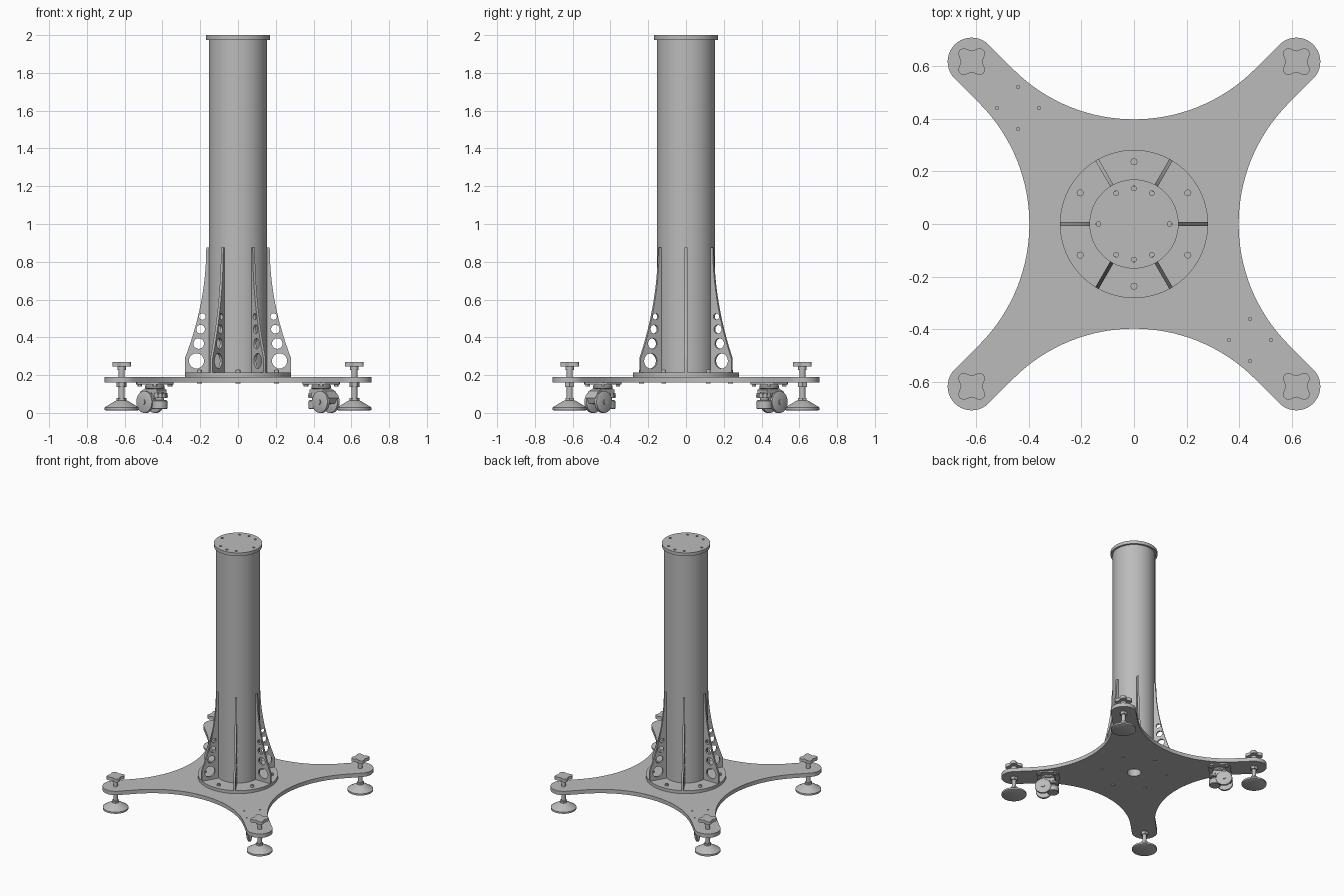
import bpy, bmesh
from math import sin, cos, pi, sqrt, radians
from mathutils import Matrix, Vector

if "Cube" in bpy.data.objects:
    bpy.data.objects.remove(bpy.data.objects["Cube"], do_unlink=True)

GREY = (0.5, 0.5, 0.5, 1.0)
metal = bpy.data.materials.new("grey metal")
metal.use_nodes = True
metal.diffuse_color = GREY
metal.node_tree.nodes["Principled BSDF"].inputs["Base Color"].default_value = GREY


def finish(name, mesh, matrix):
    """Place a mesh as a named, shaded object."""
    mesh.transform(matrix)
    bm = bmesh.new()
    bm.from_mesh(mesh)
    bmesh.ops.remove_doubles(bm, verts=bm.verts, dist=1e-5)
    bmesh.ops.recalc_face_normals(bm, faces=bm.faces)
    bm.to_mesh(mesh)
    bm.free()
    mesh.name = name
    mesh.materials.clear()
    mesh.materials.append(metal)
    mesh.shade_smooth()
    mesh.set_sharp_from_angle(angle=radians(30))
    obj = bpy.data.objects.new(name, mesh)
    bpy.context.collection.objects.link(obj)
    return obj


def circle(x, y, r, n=24):
    return [(x + r * cos(2 * pi * i / n), y + r * sin(2 * pi * i / n)) for i in range(n)]


def plate(name, loops, low, high, matrix=Matrix()):
    """Extrude an outline, with further loops as holes, from low to high."""
    curve = bpy.data.curves.new(name, 'CURVE')
    curve.dimensions = '2D'
    curve.fill_mode = 'BOTH'
    curve.extrude = (high - low) / 2
    for loop in loops:
        spline = curve.splines.new('POLY')
        spline.points.add(len(loop) - 1)
        for point, (x, y) in zip(spline.points, loop):
            point.co = (x, y, 0, 1)
        spline.use_cyclic_u = True
    temp = bpy.data.objects.new(name + "_outline", curve)
    bpy.context.collection.objects.link(temp)
    graph = bpy.context.evaluated_depsgraph_get()
    mesh = bpy.data.meshes.new_from_object(temp.evaluated_get(graph))
    bpy.data.objects.remove(temp, do_unlink=True)
    return finish(name, mesh, matrix @ Matrix.Translation((0, 0, (low + high) / 2)))


def lathe(name, profile, matrix=Matrix(), n=32, closed=False):
    """Turn an (r, z) profile about z; open ends are capped."""
    bm = bmesh.new()
    rings = [[bm.verts.new((x, y, z)) for x, y in circle(0, 0, r, n)] for r, z in profile]
    pairs = list(zip(rings, rings[1:]))
    if closed:
        pairs.append((rings[-1], rings[0]))
    else:
        bm.faces.new(rings[0])
        bm.faces.new(rings[-1])
    for a, b in pairs:
        for i in range(n):
            j = (i + 1) % n
            bm.faces.new((a[i], a[j], b[j], b[i]))
    mesh = bpy.data.meshes.new(name)
    bm.to_mesh(mesh)
    bm.free()
    return finish(name, mesh, matrix)


def cylinder(name, r, low, high, matrix=Matrix(), n=32):
    return lathe(name, [(r, low), (r, high)], matrix, n)


def at(x, y, z=0):
    return Matrix.Translation((x, y, z))


def polar(r, degrees):
    return r * cos(radians(degrees)), r * sin(radians(degrees))


# Cross-shaped base: rounded tips joined by tangent concave arcs
TIP, TIP_R, WAIST, CASTER = 0.616, 0.091, 0.397, 0.44
offset = TIP_R * sqrt(2)
arc_r = (WAIST - offset) / (sqrt(2) - 1)
outline = []
for q in range(4):
    turn = Matrix.Rotation(q * pi / 2, 2)
    side = [(TIP + TIP_R * cos(a), TIP + TIP_R * sin(a))
            for a in (radians(-45 + 180 * i / 20) for i in range(21))]
    side += [(arc_r * sin(a), WAIST + arc_r * (1 - cos(a)))
             for a in (radians(45 - 90 * i / 40) for i in range(41))]
    outline += [tuple(turn @ Vector(p)) for p in side]
holes = [circle(0, 0, 0.05)]
for s in (-1, 1):
    for k in range(4):
        dx, dy = polar(0.08, 90 * k)
        holes.append(circle(s * CASTER + dx, -s * CASTER + dy, 0.006, 12))
plate("base_plate", [outline] + holes, 0.16, 0.19)

# Flange, hollow column and drilled cap
plate("column_flange", [circle(0, 0, 0.281, 96), circle(0, 0, 0.05)], 0.19, 0.213)
lathe("column", [(0.154, 0.213), (0.154, 1.975), (0.142, 1.975), (0.142, 0.213)], n=96, closed=True)
cap_holes = [circle(*polar(0.135, a), 0.009, 16) for a in (0, 60, 90, 120, 180, 240, 270, 300)]
plate("column_cap", [circle(0, 0, 0.169, 96)] + cap_holes, 1.975, 2.0)

# Six lightened gusset ribs with flange bolts between them
rib = [(0.15, 0.213), (0.281, 0.213), (0.281, 0.29)]
for i in range(1, 25):
    t = i / 24
    rib.append((0.168 + 0.113 * (1 - t) ** 2, 0.29 + 0.585 * t))
rib.append((0.15, 0.875))
rib_holes = [circle(0.22, 0.275, 0.04), circle(0.208, 0.367, 0.028),
             circle(0.198, 0.443, 0.023), circle(0.189, 0.51, 0.017)]
upright = Matrix.Rotation(pi / 2, 4, 'X')
for k in range(6):
    plate("gusset_rib", [rib] + rib_holes, -0.007, 0.007,
          Matrix.Rotation(k * pi / 3, 4, 'Z') @ upright)
    spot = at(*polar(0.236, 30 + 60 * k))
    cylinder("flange_bolt", 0.013, 0.155, 0.226, spot, 16)
    cylinder("flange_bolt_socket", 0.007, 0.22, 0.23, spot, 6)

# Four levelling feet with lobed knobs
knob = []
for i in range(64):
    a = 2 * pi * i / 64
    r = 0.052 - 0.011 * cos(4 * a)
    knob.append((r * cos(a), r * sin(a)))
for sx in (-1, 1):
    for sy in (-1, 1):
        spot = at(sx * TIP, sy * TIP)
        lathe("foot_pad", [(0.082, 0.012), (0.09, 0.016), (0.09, 0.029), (0.082, 0.034),
                           (0.036, 0.062), (0.026, 0.066)], spot, 48)
        cylinder("foot_nut", 0.026, 0.064, 0.08, spot, 6)
        cylinder("foot_rod", 0.016, 0.06, 0.25, spot)
        cylinder("foot_lock_nut", 0.027, 0.138, 0.161, spot, 6)
        cylinder("foot_knob_hub", 0.022, 0.226, 0.246, spot)
        plate("foot_knob", [knob], 0.246, 0.27, spot)

# Two levelling casters on opposite arms, wheels pointing outwards
for s in (-1, 1):
    spot = at(s * CASTER, -s * CASTER)
    frame = spot @ Matrix.Rotation(radians(-45 if s > 0 else 135), 4, 'Z')
    corners = [p for k in range(4) for p in
               [(0.062 * x - 0.0 * y, 0.062 * y) for x, y in
                [polar(1.55, 90 * k - 12), polar(1.6, 90 * k), polar(1.55, 90 * k + 12)]]]
    plate("caster_plate", [corners], 0.15, 0.16, spot)
    for k in range(4):
        bolt = spot @ at(*polar(0.08, 90 * k))
        cylinder("caster_bolt", 0.013, 0.139, 0.152, bolt, 6)
    lathe("caster_swivel", [(0.045, 0.126), (0.052, 0.132), (0.052, 0.143), (0.045, 0.151)], frame)
    # Hood between the wheels
    hood = [(-0.05, 0.104), (-0.05, 0.122), (-0.035, 0.13), (0.035, 0.13), (0.07, 0.115),
            (0.092, 0.08), (0.08, 0.05), (0.0, 0.045), (-0.005, 0.104)]
    plate("caster_hood", [hood], -0.036, 0.036, frame @ upright)
    # Twin wheels and axle
    for w in (-1, 1):
        lathe("caster_wheel", [(0.046, -0.013), (0.058, -0.008), (0.058, 0.008), (0.046, 0.013)],
              frame @ at(0.035, w * 0.038, 0.058) @ upright, 40)
    cylinder("caster_axle", 0.014, -0.056, 0.056, frame @ at(0.035, 0, 0.058) @ upright)
    # Adjusting dial with ribbed rim, and the retractable pad below it
    stem = frame @ at(-0.035, 0)
    dial = []
    for i in range(48):
        dial.append(polar(0.042 if i % 4 < 2 else 0.038, i * 7.5))
    plate("caster_dial", [dial], 0.08, 0.104, stem)
    cylinder("caster_dial_rim", 0.044, 0.086, 0.092, stem)
    cylinder("caster_stem", 0.024, 0.04, 0.11, stem)
    lathe("caster_pad", [(0.038, 0.02), (0.042, 0.024), (0.042, 0.062), (0.036, 0.068)], stem)
